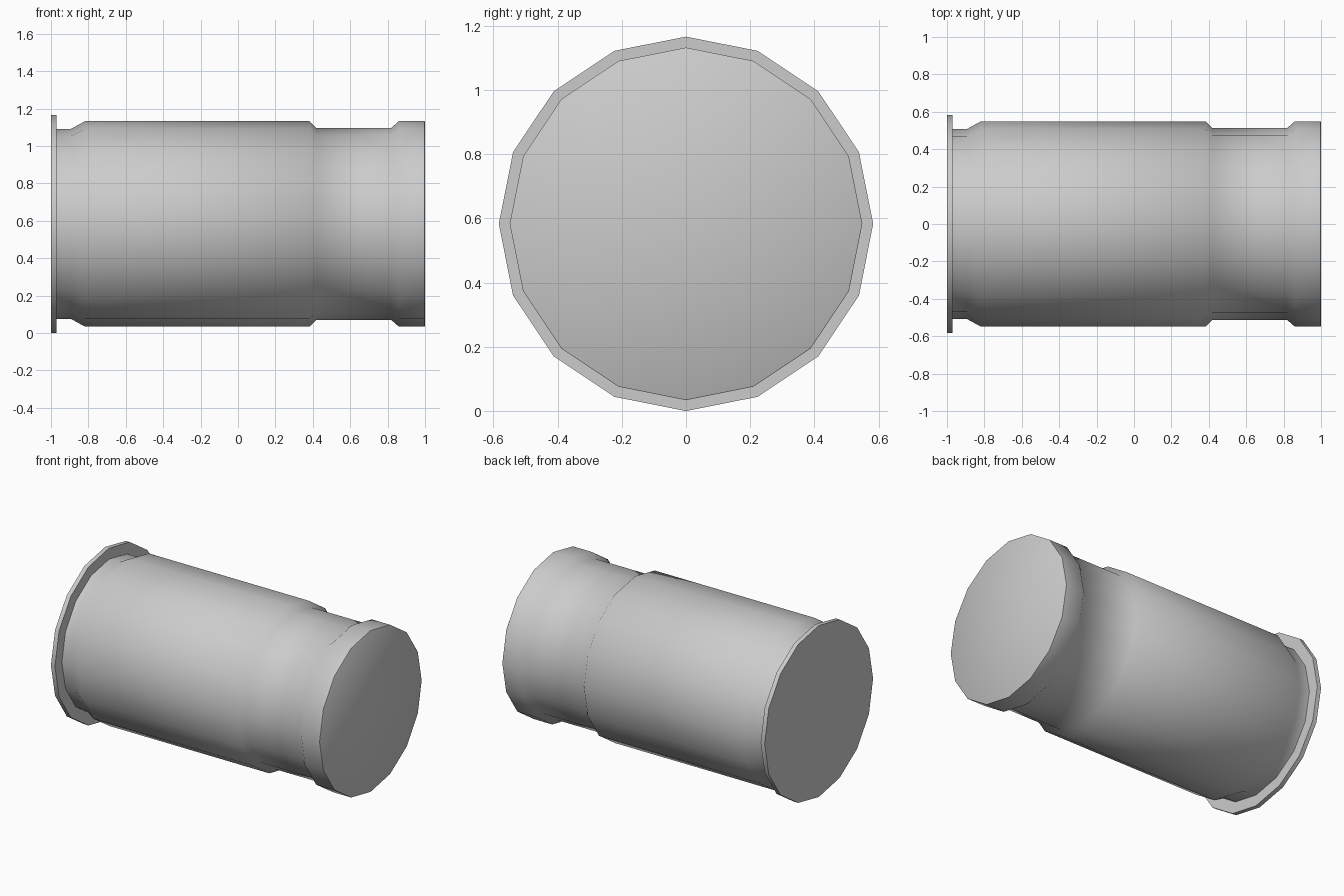
import bpy, bmesh, math

if "Cube" in bpy.data.objects:
    bpy.data.objects.remove(bpy.data.objects["Cube"])

SIDES = 16
CENTRE_Z = 0.583

# Half profile along the long axis: (x, radius)
PROFILE = [
    (-1.0, 0.583), (-0.97, 0.583),                 # rim flange
    (-0.97, 0.508), (-0.893, 0.508),               # groove beside the rim
    (-0.818, 0.549), (0.383, 0.549),               # main body
    (0.417, 0.514), (0.82, 0.514),                 # waist
    (0.86, 0.549), (0.998, 0.549), (1.0, 0.546),   # front collar
]


def lathe_x(name, profile, sides):
    """Closed solid of revolution around the x axis."""
    bm = bmesh.new()
    rings = []
    for x, r in profile:
        rings.append([bm.verts.new((x,
                                    r * math.cos(2 * math.pi * i / sides),
                                    r * math.sin(2 * math.pi * i / sides) + CENTRE_Z))
                      for i in range(sides)])
    for a, b in zip(rings, rings[1:]):
        for i in range(sides):
            j = (i + 1) % sides
            bm.faces.new((a[i], a[j], b[j], b[i]))
    # flat end caps
    bm.faces.new(rings[0])
    bm.faces.new(rings[-1])
    bmesh.ops.recalc_face_normals(bm, faces=bm.faces[:])
    mesh = bpy.data.meshes.new(name)
    bm.to_mesh(mesh)
    bm.free()
    obj = bpy.data.objects.new(name, mesh)
    bpy.context.collection.objects.link(obj)
    return obj


# Rimmed cylindrical casing, soft ramps with hard rims
casing = lathe_x("casing", PROFILE, SIDES)
bpy.context.view_layer.objects.active = casing
casing.select_set(True)
bpy.ops.object.shade_smooth_by_angle(angle=math.radians(50))
